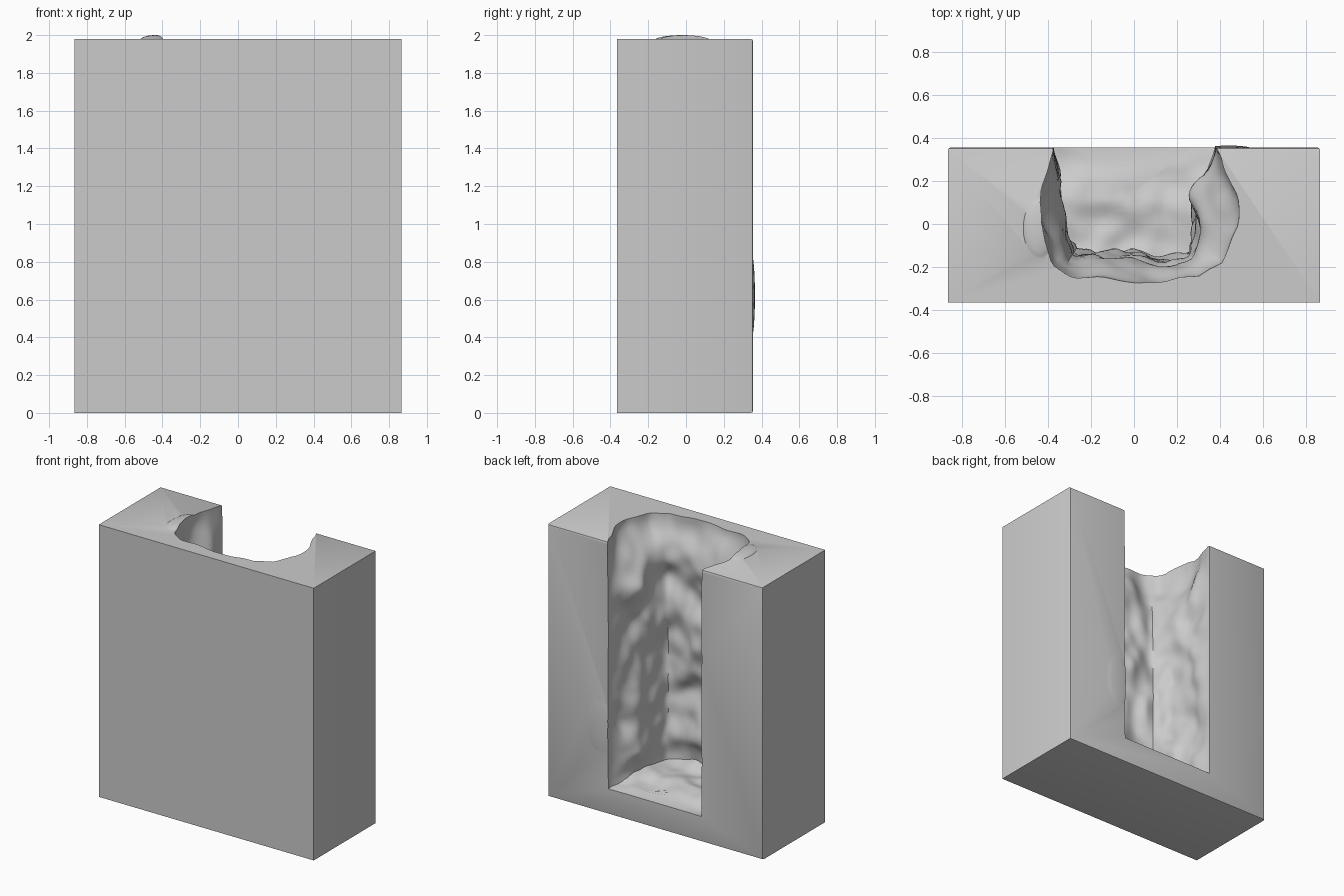
import bpy, bmesh, math
from mathutils import Vector, noise

if "Cube" in bpy.data.objects:
    bpy.data.objects.remove(bpy.data.objects["Cube"])

X, Y0, Y1, TOP = 0.865, -0.365, 0.355, 1.98


def make_object(name, bm):
    bmesh.ops.recalc_face_normals(bm, faces=bm.faces[:])
    mesh = bpy.data.meshes.new(name)
    bm.to_mesh(mesh)
    bm.free()
    ob = bpy.data.objects.new(name, mesh)
    bpy.context.collection.objects.link(ob)
    return ob


def boolean(target, tool, op):
    tool.hide_render = True
    mod = target.modifiers.new(op, 'BOOLEAN')
    mod.object, mod.operation, mod.solver = tool, op, 'EXACT'
    bpy.context.view_layer.objects.active = target
    bpy.ops.object.modifier_apply(modifier=mod.name)
    bpy.data.objects.remove(tool)


def resample(pts, n):
    """Evenly spaced points along an open polyline."""
    pts = [Vector(p) for p in pts]
    lens = [(b - a).length for a, b in zip(pts, pts[1:])]
    out = []
    for i in range(n):
        d, k = sum(lens) * i / (n - 1), 0
        while k < len(lens) - 1 and d > lens[k]:
            d -= lens[k]
            k += 1
        out.append(pts[k].lerp(pts[k + 1], min(1, d / lens[k])))
    return out


def lump(name, centre, size):
    bm = bmesh.new()
    bmesh.ops.create_uvsphere(bm, u_segments=24, v_segments=12, radius=1)
    for v in bm.verts:
        v.co = Vector(centre) + Vector(a * b for a, b in zip(v.co, size))
    return make_object(name, bm)


# Block with softened back and top edges
bm = bmesh.new()
bmesh.ops.create_cube(bm, size=1)
for v in bm.verts:
    v.co = (v.co.x * 2 * X, (Y0 + Y1) / 2 + v.co.y * (Y1 - Y0), TOP / 2 + v.co.z * TOP)
soft = [e for e in bm.edges if all(v.co.y > 0 for v in e.verts)]
bmesh.ops.bevel(bm, geom=soft, offset=0.012, segments=2, profile=0.5, affect='EDGES')
block = make_object("carved_block", bm)

# Low swellings beside the hollow
boolean(block, lump("top_swelling", (-0.44, -0.02, TOP - 0.01), (0.08, 0.15, 0.03)), 'UNION')
boolean(block, lump("back_swelling", (0.44, Y1 - 0.01, 0.62), (0.12, 0.02, 0.23)), 'UNION')

# Rough hollow, open at the back and the top: narrow below, flared at the rim
N, ROWS, RINGS = 72, 76, 12
low = resample([(-0.375, 0.45), (-0.375, 0.34), (-0.345, 0.2), (-0.325, 0), (-0.29, -0.15),
                (-0.1, -0.16), (0.1, -0.19), (0.26, -0.15), (0.30, 0.05),
                (0.32, 0.2), (0.375, 0.34), (0.375, 0.45)], N)
rim = resample([(-0.375, 0.45), (-0.375, 0.34), (-0.44, 0.1), (-0.43, 0), (-0.38, -0.18),
                (-0.28, -0.25), (0, -0.265), (0.2, -0.24), (0.3, -0.24), (0.4, -0.18),
                (0.47, 0), (0.485, 0.13), (0.41, 0.31), (0.38, 0.36), (0.375, 0.45)], N)


def rough(p):
    a = noise.noise(p * 4.0 + Vector((7, 3, 1)))
    b = noise.noise(p * 9.0 + Vector((2, 9, 5)))
    return 0.075 * a + 0.035 * b


def floor_z(x, y):
    depth = max(0, Y1 - y)
    fade = min(1, depth / 0.12)
    return 0.185 + 0.16 * depth + 0.7 * fade * rough(Vector((x, y, 0)))


bm = bmesh.new()
rows = []
for r in range(ROWS):
    t = r / (ROWS - 1)
    z_mid = 0.2 + t * 1.86
    s = max(0, min(1, (z_mid - 1.62) / 0.34))
    flare = 0.2 * t + 0.8 * s * s * (3 - 2 * s)
    row = []
    for a, b in zip(low, rim):
        p = a.lerp(b, min(1, flare))
        z = floor_z(p.x, p.y) * (1 - t) + 2.06 * t
        out = Vector((p.x, p.y - 0.25)).normalized()
        fade = max(0.08, min(1, (Y1 - p.y) / 0.15)) * (1 - 0.65 * s) * min(1, t * 12)
        p = p + out * rough(Vector((p.x, p.y, z * 0.8))) * fade
        p.y = max(p.y, -0.31)
        row.append(bm.verts.new((p.x, p.y, z)))
    rows.append(row)


def bridge(a, b):
    for i in range(N):
        j = (i + 1) % N
        bm.faces.new((a[i], a[j], b[j], b[i]))


for a, b in zip(rows, rows[1:]):
    bridge(a, b)
bm.faces.new(rows[-1])
# Uneven floor closing inward in rings
prev = rows[0]
for k in range(1, RINGS):
    f = 1 - k / RINGS
    ring = []
    for v in rows[0]:
        x, y = v.co.x * f, 0.15 + (v.co.y - 0.15) * f
        ring.append(bm.verts.new((x, y, floor_z(x, y))))
    bridge(prev, ring)
    prev = ring
tip = bm.verts.new((0, 0.15, floor_z(0, 0.15)))
for i in range(N):
    bm.faces.new((prev[i], prev[(i + 1) % N], tip))
boolean(block, make_object("hollow_cutter", bm), 'DIFFERENCE')

# Smooth rock surfaces, crisp block edges
bpy.ops.object.select_all(action='DESELECT')
block.select_set(True)
bpy.context.view_layer.objects.active = block
bpy.ops.object.shade_smooth_by_angle(angle=math.radians(38))
